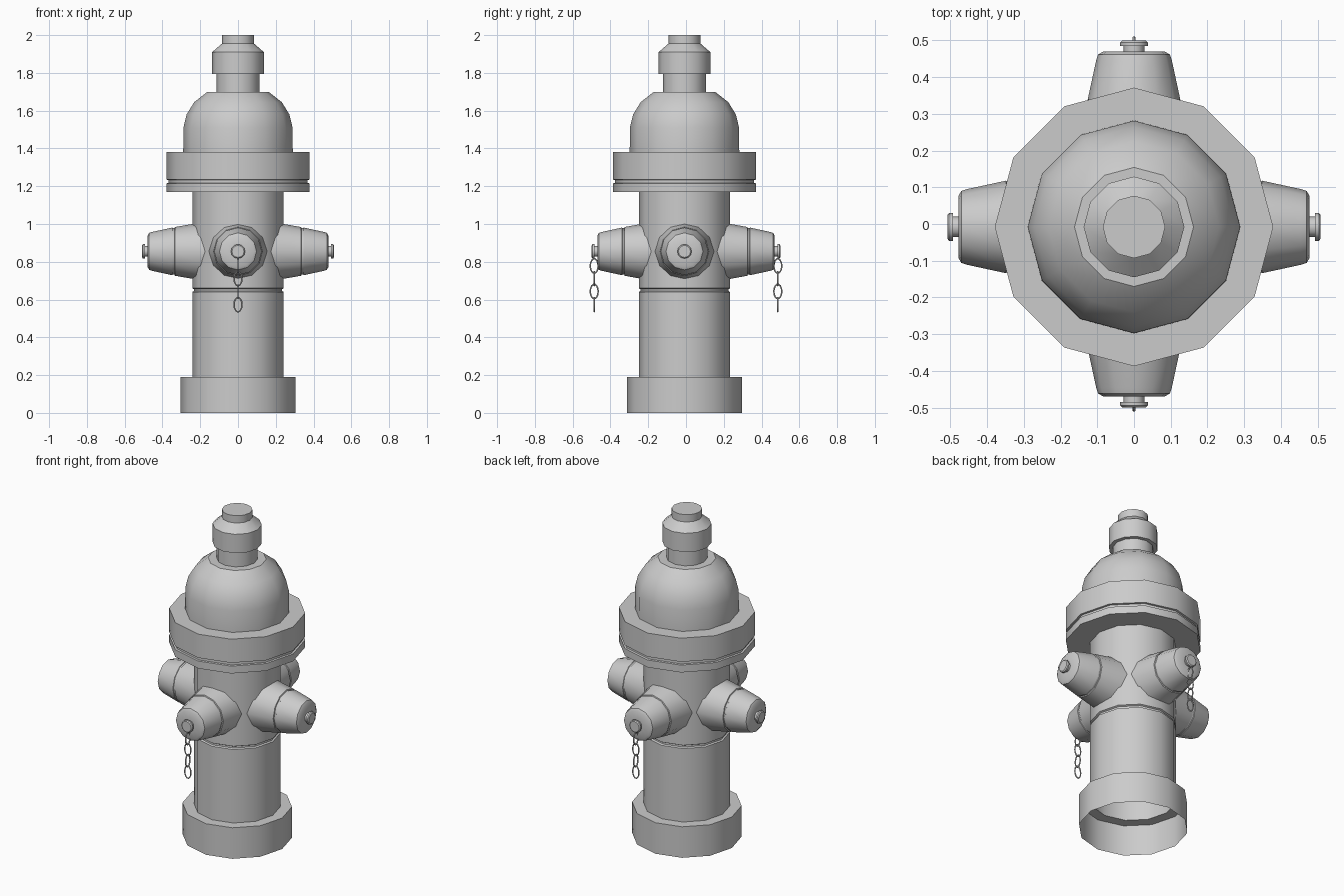
import bpy, bmesh
from math import pi, cos, sin
from mathutils import Matrix, Vector

if "Cube" in bpy.data.objects:
    bpy.data.objects.remove(bpy.data.objects["Cube"])

OFF_Y = -0.008   # the barrel sits slightly forward of the chains
NOZZLE_Z = 0.855


def finish(name, bm, matrix=Matrix()):
    bmesh.ops.recalc_face_normals(bm, faces=bm.faces)
    me = bpy.data.meshes.new(name)
    bm.to_mesh(me)
    bm.free()
    ob = bpy.data.objects.new(name, me)
    bpy.context.collection.objects.link(ob)
    me.transform(matrix)
    bpy.ops.object.select_all(action='DESELECT')
    bpy.context.view_layer.objects.active = ob
    ob.select_set(True)
    bpy.ops.object.shade_smooth_by_angle(angle=pi * 32 / 180)
    return ob


def lathe(name, profile, matrix, sides=12):
    """Turn (radius, height) points around z; the last ring is capped."""
    bm = bmesh.new()
    rings = [[bm.verts.new((r * cos(2 * pi * i / sides), r * sin(2 * pi * i / sides), z))
              for i in range(sides)] for r, z in profile]
    for a, b in zip(rings, rings[1:]):
        for i in range(sides):
            j = (i + 1) % sides
            bm.faces.new((a[i], a[j], b[j], b[i]))
    bm.faces.new(rings[-1])
    return finish(name, bm, matrix)


def chain_link(name, centre, turn, half_w=0.021, half_h=0.038, tube=0.004):
    """Oval ring standing upright, turned about z."""
    bm = bmesh.new()
    n, m = 14, 6
    rings = []
    for i in range(n):
        a = 2 * pi * i / n
        ring = []
        for k in range(m):
            b = 2 * pi * k / m
            d = tube * cos(b)
            ring.append(bm.verts.new(((half_w + d) * cos(a), tube * sin(b), (half_h + d) * sin(a))))
        rings.append(ring)
    for i in range(n):
        p, q = rings[i], rings[(i + 1) % n]
        for k in range(m):
            l = (k + 1) % m
            bm.faces.new((p[k], q[k], q[l], p[l]))
    finish(name, bm, Matrix.Translation(centre) @ Matrix.Rotation(turn, 4, 'Z'))


# Barrel, flange, dome and stem: one open-bottomed shell
body = [(0.305, 0), (0.305, 0.19), (0.242, 0.19), (0.242, 0.64), (0.233, 0.645),
        (0.233, 0.655), (0.242, 0.66), (0.242, 1.17), (0.379, 1.17), (0.379, 1.215),
        (0.368, 1.217), (0.368, 1.233), (0.379, 1.235), (0.379, 1.38), (0.29, 1.38),
        (0.289, 1.51), (0.272, 1.58), (0.232, 1.645), (0.162, 1.70), (0.114, 1.70),
        (0.114, 1.795), (0.137, 1.795), (0.137, 1.91), (0.085, 1.955), (0.085, 2.0)]
lathe("hydrant_body", body, Matrix.Translation((0, OFF_Y, 0)))

# Four tapered outlets with a seam groove, rounded cap and end nut
outlet = [(0.158, 0.165), (0.129, 0.325), (0.123, 0.327), (0.123, 0.337), (0.126, 0.339),
          (0.103, 0.445), (0.098, 0.461), (0.084, 0.469)]
nut = [(0.028, 0.469), (0.028, 0.484), (0.038, 0.484), (0.038, 0.494), (0.032, 0.499)]
for name, angle, stretch in (("right", 0, 0.009), ("back", pi / 2, 0),
                             ("left", pi, 0.009), ("front", -pi / 2, 0)):
    side = stretch > 0
    mat = (Matrix.Translation((0, OFF_Y if side else 0, NOZZLE_Z))
           @ Matrix.Rotation(angle, 4, 'Z') @ Matrix.Rotation(pi / 2, 4, 'Y'))
    pts = [(r, h + (stretch if h > 0.2 else 0)) for r, h in outlet + nut]
    lathe(name + "_outlet", pts, mat)

# Hanging chains on the front and back outlets
for name, y in (("front", -0.486), ("back", 0.486)):
    for i, z in enumerate((0.778, 0.711, 0.643, 0.573)):
        chain_link(f"{name}_chain_link_{i + 1}", Vector((0, y, z)), pi / 2 if i % 2 == 0 else 0)
